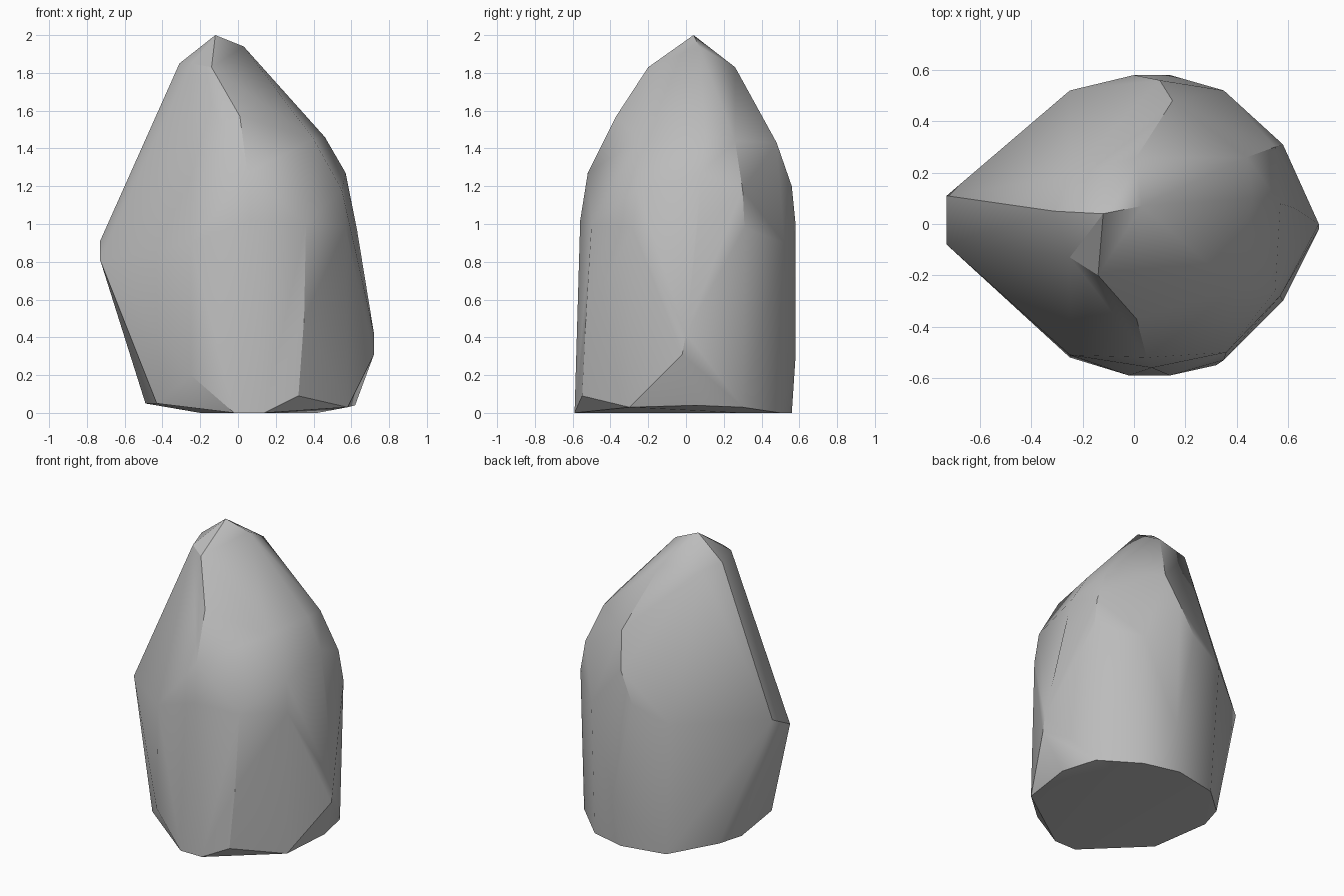
import bpy
import bmesh
import math
from mathutils import Vector

UNIT = 0.01  # outline corners are given in hundredths

# Corners of the chiselled stone, grouped by the region they shape
CORNERS = {
    "peak": [(-12, 4, 200), (3, 7, 194)],
    "shoulder": [(-31, 5, 185), (-25, -13, 185), (-14, -20, 183),
                 (-25, 19, 183), (1, 26, 183)],
    "left_upper_slope": [(46, 10, 146), (44, 26, 144), (40, -25, 145),
                         (57, 8, 127)],
    "left_flank": [(55, 30, 118), (55, -26, 118), (63, 6, 97),
                   (58, 31, 98), (57, -28, 98), (72, 0, 42), (72, -2, 31)],
    "right_ridge": [(-73, 11, 91), (-73, -8, 81)],
    "front_face": [(1, -37, 157), (5, -52, 127), (7, -56, 102), (36, -50, 100),
                   (35, -53, 50), (-25, -51, 90), (-25, -52, 20), (32, -55, 9)],
    "back_face": [(15, 48, 143), (10, 56, 120), (0, 58, 100), (14, 58, 30),
                  (35, 52, 90), (-25, 52, 90)],
    "foot": [(58, -30, 3), (62, 5, 4), (56, 30, 3), (-49, 10, 5),
             (-43, -31, 5), (-44, 27, 5)],
    "base": [(-2, -59, 0), (14, -59, 0), (42, 30, 0), (34, 50, 0),
             (10, 56, 0), (-20, 50, 0)],
}


def remove_default_cube():
    cube = bpy.data.objects.get("Cube")
    if cube:
        bpy.data.objects.remove(cube, do_unlink=True)


def make_material(name, colour):
    material = bpy.data.materials.new(name)
    material.use_nodes = True
    material.diffuse_color = colour
    shader = material.node_tree.nodes["Principled BSDF"]
    shader.inputs["Base Color"].default_value = colour
    return material


def build_stone(name, regions, material):
    """Wrap a convex skin around the corners of every region."""
    mesh = bpy.data.meshes.new(name)
    bm = bmesh.new()
    for corners in regions.values():
        for corner in corners:
            bm.verts.new(Vector(corner) * UNIT)
    hull = bmesh.ops.convex_hull(bm, input=bm.verts[:])
    # Drop corners that ended up inside the skin
    inside = [v for v in hull["geom_interior"]
              if isinstance(v, bmesh.types.BMVert)]
    bmesh.ops.delete(bm, geom=inside, context="VERTS")
    # Merge triangles that lie almost in one plane into larger facets
    bmesh.ops.dissolve_limit(bm, angle_limit=math.radians(2),
                             verts=bm.verts[:], edges=bm.edges[:])
    bmesh.ops.recalc_face_normals(bm, faces=bm.faces[:])
    bm.to_mesh(mesh)
    bm.free()
    mesh.materials.append(material)
    stone = bpy.data.objects.new(name, mesh)
    bpy.context.collection.objects.link(stone)
    return stone


def soften(obj, degrees):
    bpy.ops.object.select_all(action="DESELECT")
    obj.select_set(True)
    bpy.context.view_layer.objects.active = obj
    bpy.ops.object.shade_smooth_by_angle(angle=math.radians(degrees))


remove_default_cube()
grey = make_material("stone grey", (0.5, 0.5, 0.5, 1.0))
rock = build_stone("standing_rock", CORNERS, grey)
soften(rock, 30)
